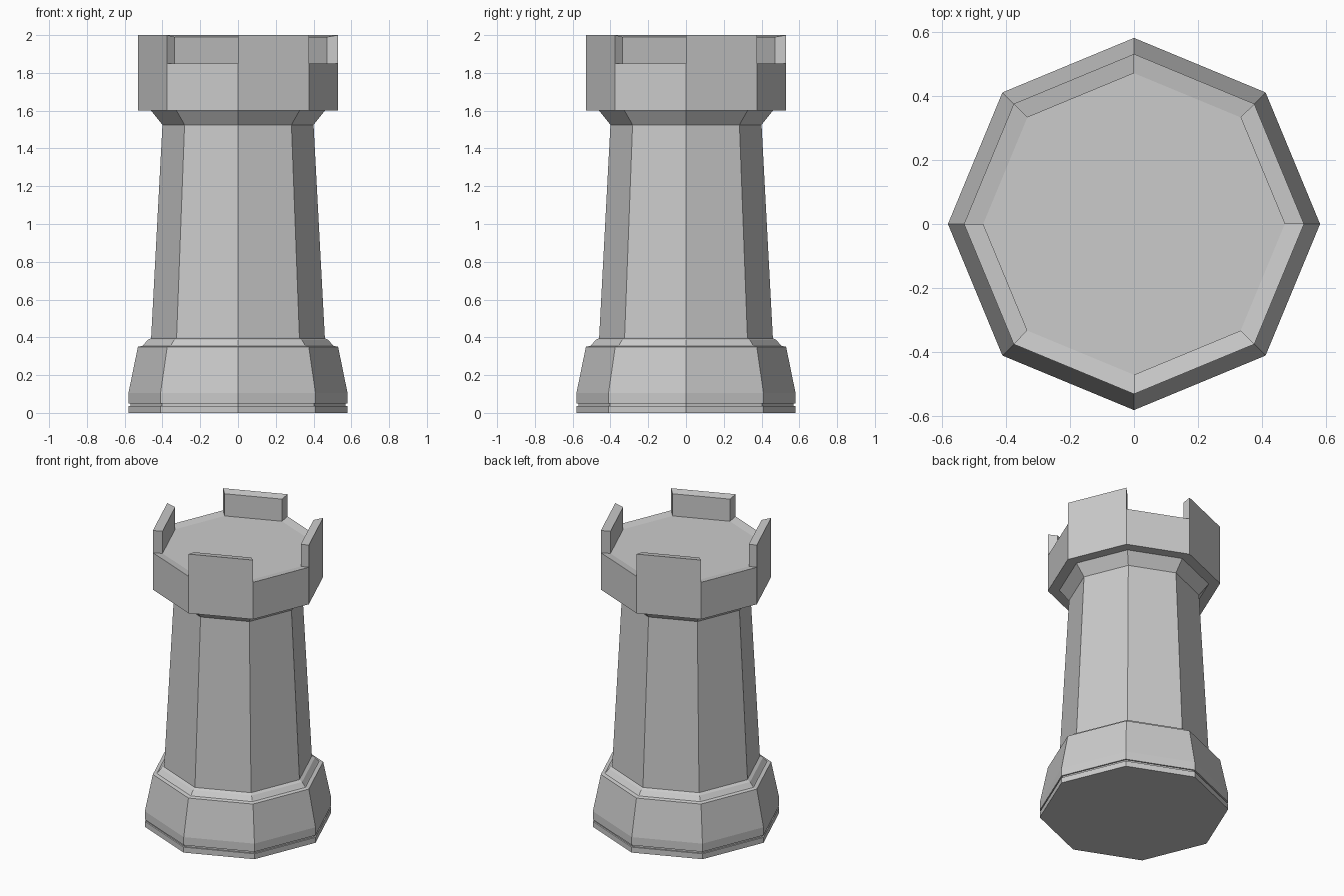
import bpy, bmesh
from math import cos, sin, pi

if "Cube" in bpy.data.objects:
    bpy.data.objects.remove(bpy.data.objects["Cube"])

SIDES = 8


def lathe(name, profile, raised_band=None, raise_by=0.0):
    """Octagonal solid from (radius, z) points; optionally raise every other face of one band."""
    bm = bmesh.new()
    rings = [[bm.verts.new((r * cos(2 * pi * k / SIDES), r * sin(2 * pi * k / SIDES), z))
              for k in range(SIDES)] for r, z in profile]
    raised = []
    for i, (low, high) in enumerate(zip(rings, rings[1:])):
        for k in range(SIDES):
            n = (k + 1) % SIDES
            face = bm.faces.new((low[k], low[n], high[n], high[k]))
            if i == raised_band and k % 2 == 0:
                raised.append(face)
    bm.faces.new(rings[0][::-1])
    bm.faces.new(rings[-1])
    bm.normal_update()
    if raised:
        out = bmesh.ops.extrude_discrete_faces(bm, faces=raised)["faces"]
        verts = list({v for f in out for v in f.verts})
        bmesh.ops.translate(bm, verts=verts, vec=(0, 0, raise_by))
    mesh = bpy.data.meshes.new(name)
    bm.to_mesh(mesh)
    bm.free()
    obj = bpy.data.objects.new(name, mesh)
    bpy.context.collection.objects.link(obj)
    return obj


# Stepped foot with a thin groove, tapered shaft and flared collar
lathe("tower_body", [
    (0.58, 0.0), (0.58, 0.037), (0.57, 0.037), (0.57, 0.05),
    (0.58, 0.05), (0.58, 0.105), (0.53, 0.35), (0.505, 0.355),
    (0.50, 0.36), (0.48, 0.385), (0.46, 0.395), (0.40, 1.525),
    (0.46, 1.60), (0.46, 1.62)])

# Crown with a slightly sloped rim; alternate rim faces rise into battlements
lathe("crown", [(0.53, 1.60), (0.53, 1.85), (0.47, 1.84)], raised_band=1, raise_by=0.15)
